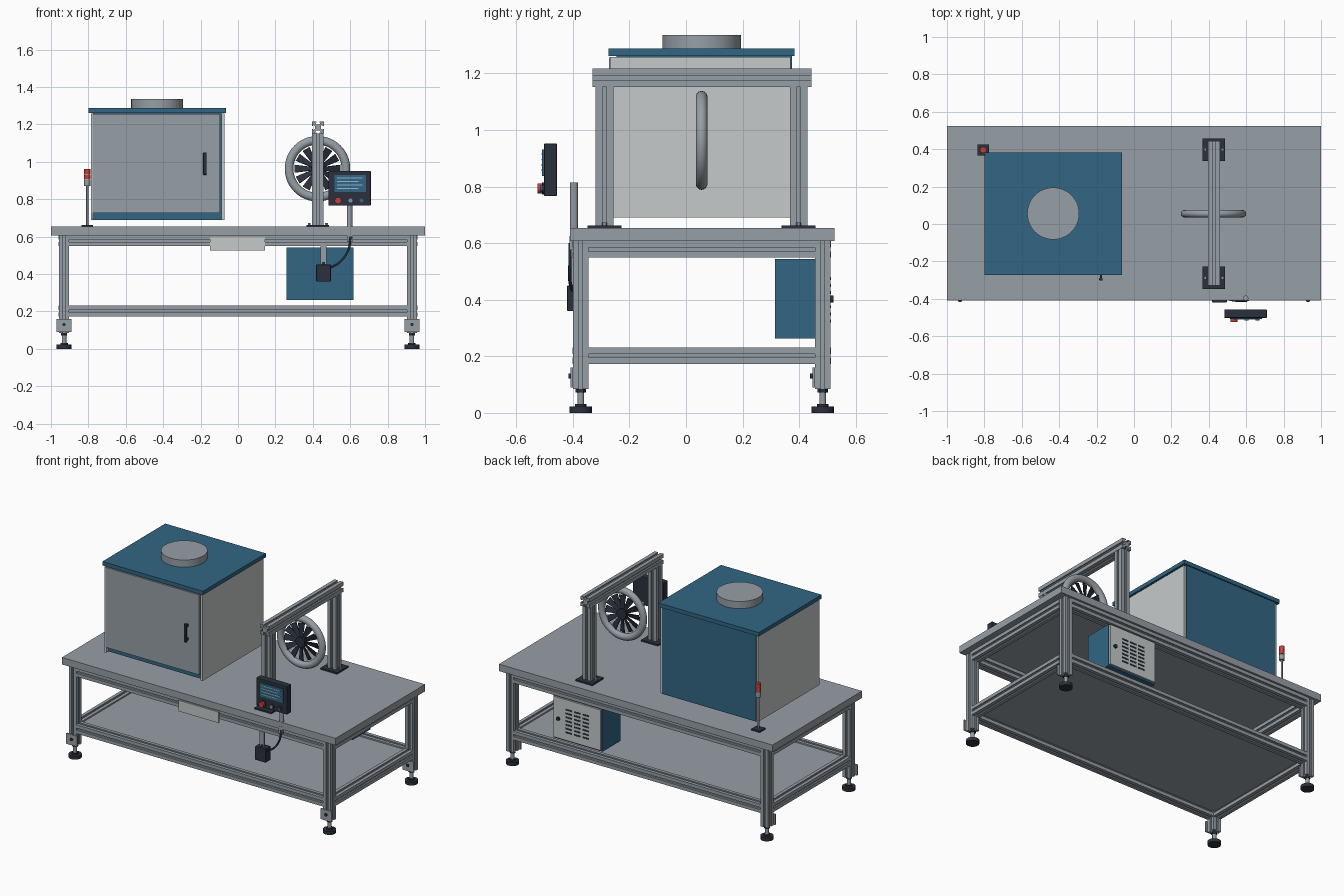
import bpy, bmesh, math
from mathutils import Vector, Matrix

if "Cube" in bpy.data.objects:
    bpy.data.objects.remove(bpy.data.objects["Cube"])


def srgb(r, g, b):
    f = lambda c: ((c / 255 + 0.055) / 1.055) ** 2.4 if c > 10 else c / 3295
    return (f(r), f(g), f(b), 1)


def material(name, *rgb):
    m = bpy.data.materials.new(name)
    m.diffuse_color = srgb(*rgb)
    m.use_nodes = True
    m.node_tree.nodes["Principled BSDF"].inputs["Base Color"].default_value = m.diffuse_color
    return m


GREY = material("aluminium grey", 150, 159, 166)
LIGHT = material("light grey", 197, 202, 202)
BLUE = material("steel blue", 50, 101, 131)
DARK = material("charcoal", 42, 48, 60)
RED = material("signal red", 200, 62, 55)
TEXT = material("pale blue", 140, 190, 210)


def finish(name, bm, mat, smooth=False):
    bmesh.ops.recalc_face_normals(bm, faces=bm.faces)
    me = bpy.data.meshes.new(name)
    bm.to_mesh(me)
    bm.free()
    me.materials.append(mat)
    ob = bpy.data.objects.new(name, me)
    bpy.context.collection.objects.link(ob)
    if smooth:
        bpy.context.view_layer.objects.active = ob
        ob.select_set(True)
        bpy.ops.object.shade_smooth_by_angle(angle=math.radians(35))
        ob.select_set(False)
    return ob


def box(name, x, y, z, mat, bevel=0):
    bm = bmesh.new()
    bmesh.ops.create_cube(bm, size=1)
    for v in bm.verts:
        v.co = [lo + (c + 0.5) * (hi - lo) for c, (lo, hi) in zip(v.co, (x, y, z))]
    if bevel:
        bmesh.ops.bevel(bm, geom=bm.edges[:], offset=bevel, segments=2, affect='EDGES', profile=0.5)
    return finish(name, bm, mat)


def rod(name, a, b, r, mat, n=24):
    a, b = Vector(a), Vector(b)
    bm = bmesh.new()
    rot = (b - a).to_track_quat('Z', 'Y').to_matrix().to_4x4()
    bmesh.ops.create_cone(bm, cap_ends=True, segments=n, radius1=r, radius2=r, depth=(b - a).length,
                          matrix=Matrix.Translation((a + b) / 2) @ rot)
    return finish(name, bm, mat, True)


def slot_bar(name, a, b, w, mat=GREY):
    """Extruded square bar with an undercut slot along each side."""
    a, b = Vector(a), Vector(b)
    h, g, t, d = w / 2, w * 0.12, w * 0.1, w * 0.26
    side = [(-h, -h), (-g, -h), (-g, t - h), (-2 * g, t - h), (-g, d - h),
            (g, d - h), (2 * g, t - h), (g, t - h), (g, -h)]
    rot = (b - a).to_track_quat('Z', 'Y').to_matrix()
    bm = bmesh.new()
    ring = []
    for k in range(4):
        q = Matrix.Rotation(k * math.pi / 2, 3, 'Z')
        ring += [bm.verts.new(a + rot @ (q @ Vector((x, y, 0)))) for x, y in side]
    face = bm.faces.new(ring)
    new = bmesh.ops.extrude_face_region(bm, geom=[face])['geom']
    bmesh.ops.translate(bm, vec=b - a, verts=[v for v in new if isinstance(v, bmesh.types.BMVert)])
    bm.faces.new(ring) if not face.is_valid else None
    return finish(name, bm, mat)


def tube(name, pts, r, mat, cyclic=False):
    cu = bpy.data.curves.new(name, 'CURVE')
    cu.dimensions = '3D'
    cu.bevel_depth, cu.bevel_resolution, cu.use_fill_caps = r, 3, True
    sp = cu.splines.new('BEZIER')
    sp.bezier_points.add(len(pts) - 1)
    for p, co in zip(sp.bezier_points, pts):
        p.co = co
        p.handle_left_type = p.handle_right_type = 'AUTO'
    sp.use_cyclic_u = cyclic
    cu.materials.append(mat)
    ob = bpy.data.objects.new(name, cu)
    bpy.context.collection.objects.link(ob)


# Table top, shelf and slotted frame
box("table_top", (-1, 1), (-0.41, 0.525), (0.607, 0.653), GREY)
box("lower_shelf", (-0.91, 0.91), (-0.35, 0.46), (0.208, 0.222), GREY)
LX, YF, YB, W = 0.93, -0.372, 0.483, 0.055
for z, tag in ((0.578, "upper"), (0.202, "lower")):
    for y, end in ((YF, "front"), (YB, "back")):
        slot_bar(f"{tag}_{end}_rail", (-LX + W / 2, y, z), (LX - W / 2, y, z), W + 0.003)
    for x, end in ((-LX, "left"), (LX, "right")):
        slot_bar(f"{tag}_{end}_rail", (x, YF + W / 2, z), (x, YB - W / 2, z), W + 0.003)

# Legs with mounting plates and levelling feet
for x in (-LX, LX):
    for y in (YF, YB):
        slot_bar("leg", (x, y, 0.085), (x, y, 0.607), W)
        box("leg_plate", (x - 0.04, x + 0.04), (y - 0.036, y - 0.027), (0.09, 0.16), GREY)
        rod("plate_bolt", (x, y - 0.036, 0.13), (x, y - 0.044, 0.13), 0.009, DARK, 12)
        rod("foot_pad", (x, y, 0), (x, y, 0.022), 0.04, DARK)
        rod("foot_stem", (x, y, 0.022), (x, y, 0.085), 0.012, GREY, 16)
        rod("foot_collar", (x, y, 0.022), (x, y, 0.032), 0.02, DARK, 16)
        rod("foot_nut", (x, y, 0.072), (x, y, 0.085), 0.019, DARK, 6)

# Name plate under the front edge
box("front_plate", (-0.15, 0.145), (-0.409, -0.401), (0.525, 0.597), LIGHT)

# Chamber: blue core, light sides, grey door, lid and outlet
box("chamber_core", (-0.775, -0.088), (-0.245, 0.375), (0.69, 1.262), BLUE)
box("chamber_left_side", (-0.787, -0.775), (-0.268, 0.370), (0.69, 1.257), LIGHT)
box("chamber_right_side", (-0.088, -0.073), (-0.268, 0.370), (0.69, 1.257), LIGHT)
box("chamber_door", (-0.778, -0.096), (-0.272, -0.25), (0.727, 1.255), GREY)
box("chamber_lid", (-0.8, -0.065), (-0.273, 0.383), (1.262, 1.288), BLUE)
rod("outlet_collar", (-0.432, 0.056, 1.288), (-0.432, 0.056, 1.335), 0.139, GREY, 48)
box("door_handle", (-0.186, -0.168), (-0.302, -0.288), (0.93, 1.05), DARK, 0.003)
for z in (0.945, 1.035):
    box("handle_post", (-0.183, -0.171), (-0.29, -0.272), (z - 0.008, z + 0.008), DARK)

# Gantry
GX = 0.427
for y in (-0.288, 0.398):
    slot_bar("gantry_post", (GX, y, 0.66), (GX, y, 1.152), 0.062)
    box("gantry_base", (0.365, 0.487), (y - 0.06, y + 0.06), (0.653, 0.663), DARK)
    for sx in (-0.046, 0.046):
        rod("base_bolt", (GX + sx, y, 0.663), (GX + sx, y, 0.673), 0.009, GREY, 6)
slot_bar("gantry_beam", (GX, -0.33, 1.184), (GX, 0.443, 1.184), 0.065)

# Fan ring, hub and blades
FX, FY, FZ = 0.425, 0.055, 0.963
bm = bmesh.new()
N, M = 48, 14
rows = []
for i in range(N):
    a = 2 * math.pi * i / N
    row = []
    for j in range(M):
        b = 2 * math.pi * j / M
        r = 0.152 + 0.023 * math.cos(b)
        row.append(bm.verts.new((FX + r * math.cos(a), FY + 0.021 * math.sin(b), FZ + r * math.sin(a))))
    rows.append(row)
for i in range(N):
    p, q = rows[i], rows[(i + 1) % N]
    for j in range(M):
        k = (j + 1) % M
        bm.faces.new((p[j], q[j], q[k], p[k]))
finish("fan_ring", bm, GREY, True)
rod("fan_hub", (FX, FY - 0.014, FZ), (FX, FY + 0.014, FZ), 0.034, DARK)
bm = bmesh.new()
for i in range(12):
    spin = Matrix.Translation((FX, FY, FZ)) @ Matrix.Rotation(i * math.pi / 6, 4, 'Y') @ Matrix.Rotation(0.35, 4, 'Z')
    v = bmesh.ops.create_cube(bm, size=1)['verts']
    for w in v:
        outer = w.co.z > 0
        w.co = spin @ Vector((w.co.x * (0.044 if outer else 0.018), w.co.y * 0.005, 0.122 if outer else 0.025))
finish("fan_blades", bm, DARK)

# Operator panel with screen and buttons
box("panel_case", (0.483, 0.71), (-0.502, -0.456), (0.766, 0.952), DARK, 0.004)
box("panel_screen", (0.515, 0.685), (-0.508, -0.501), (0.838, 0.93), BLUE)
for i, z in enumerate((0.914, 0.895, 0.876, 0.857)):
    box("screen_line", (0.53, 0.665 - 0.02 * (i % 2)), (-0.51, -0.507), (z - 0.003, z + 0.003), TEXT)
for x, r, m in ((0.535, 0.018, RED), (0.602, 0.011, GREY), (0.66, 0.011, BLUE)):
    rod("button_collar", (x, -0.5, 0.793), (x, -0.508, 0.793), r + 0.004, DARK, 20)
    rod("button", (x, -0.506, 0.793), (x, -0.524 if m is RED else -0.516, 0.793), r, m, 20)

# Panel pole, cable and junction box
rod("panel_pole", (0.597, -0.396, 0.607), (0.597, -0.396, 0.815), 0.0145, GREY, 20)
box("pole_clamp", (0.583, 0.614), (-0.412, -0.4), (0.575, 0.625), GREY)
tube("cable", [(0.602, -0.41, 0.6), (0.59, -0.41, 0.53), (0.545, -0.41, 0.465), (0.49, -0.4, 0.432)], 0.006, DARK)
box("junction_box", (0.418, 0.496), (-0.42, -0.365), (0.36, 0.45), DARK, 0.003)
box("junction_bracket", (0.44, 0.474), (-0.405, -0.393), (0.44, 0.55), GREY)
rod("junction_gland", (0.457, -0.395, 0.45), (0.457, -0.395, 0.465), 0.014, DARK, 12)

# Control cabinet under the rear edge
box("cabinet_body", (0.26, 0.617), (0.315, 0.5), (0.262, 0.543), BLUE)
box("cabinet_door", (0.266, 0.611), (0.5, 0.511), (0.272, 0.54), LIGHT)
for r in range(7):
    z = 0.325 + r * 0.025
    for x in (0.35, 0.412, 0.474):
        box("vent_slot", (x, x + 0.048), (0.509, 0.513), (z - 0.005, z + 0.005), DARK)
rod("cabinet_lock", (0.575, 0.511, 0.402), (0.575, 0.521, 0.402), 0.012, DARK, 16)

# Signal tower
TX, TY = -0.806, 0.396
box("tower_base", (TX - 0.031, TX + 0.031), (TY - 0.03, TY + 0.03), (0.653, 0.662), DARK)
rod("tower_pole", (TX, TY, 0.662), (TX, TY, 0.875), 0.006, GREY, 12)
rod("tower_socket", (TX, TY, 0.872), (TX, TY, 0.905), 0.0165, GREY)
for z in (0.907, 0.936):
    rod("tower_lamp", (TX, TY, z), (TX, TY, z + 0.026), 0.017, RED)
rod("tower_core", (TX, TY, 0.9), (TX, TY, 0.94), 0.0145, LIGHT)
